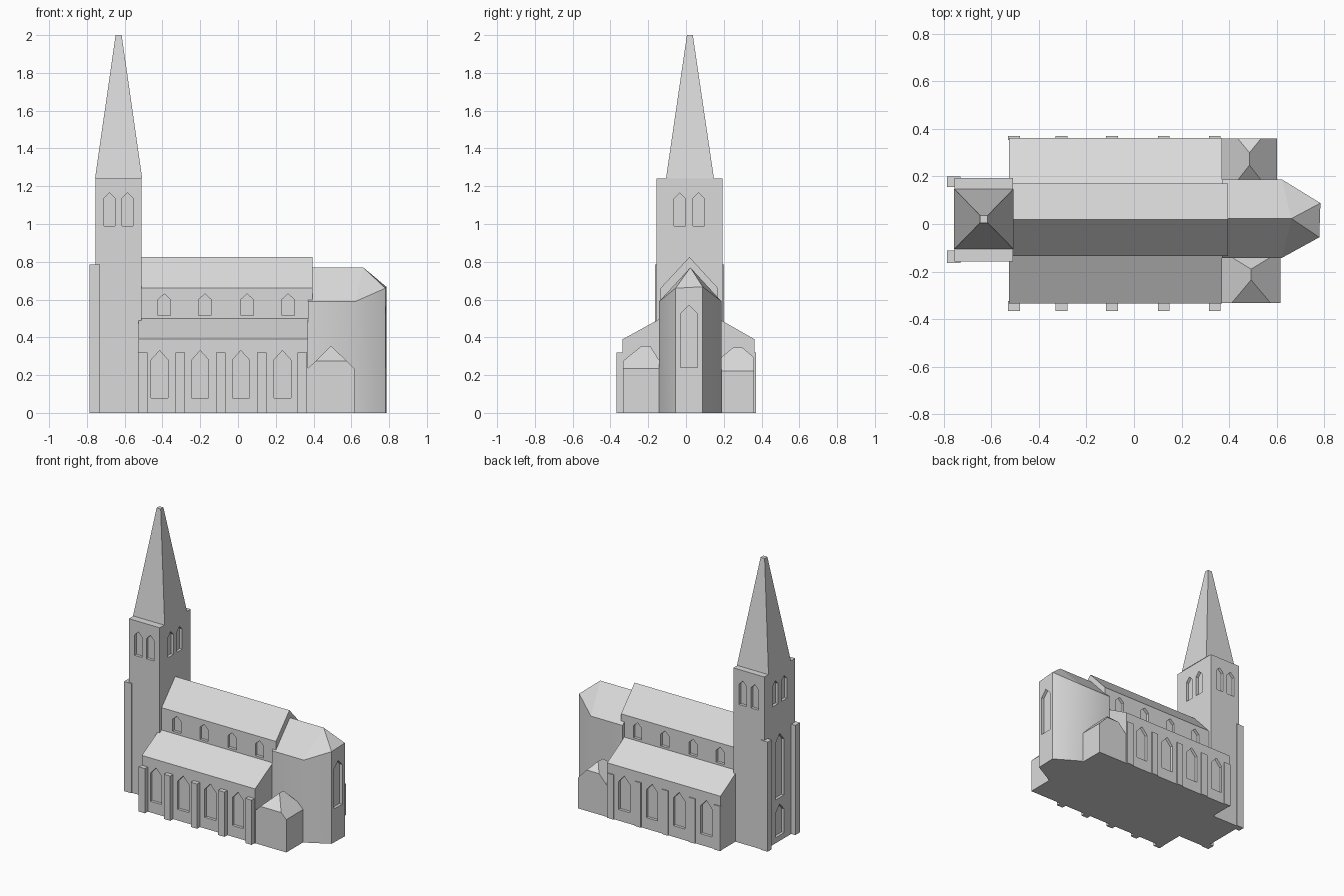
import bpy, bmesh, math
from mathutils import Vector

if "Cube" in bpy.data.objects:
    bpy.data.objects.remove(bpy.data.objects["Cube"])

stone = bpy.data.materials.new("pale grey stone")
stone.diffuse_color = (0.7, 0.7, 0.7, 1)
stone.use_nodes = True
stone.node_tree.nodes["Principled BSDF"].inputs["Base Color"].default_value = stone.diffuse_color
MID = 0.018  # y of the church's long axis


def finish(name, bm):
    bmesh.ops.recalc_face_normals(bm, faces=bm.faces[:])
    mesh = bpy.data.meshes.new(name)
    bm.to_mesh(mesh)
    bm.free()
    mesh.materials.append(stone)
    ob = bpy.data.objects.new(name, mesh)
    bpy.context.collection.objects.link(ob)
    return ob


def hull(name, points):
    """Convex solid around a few corner points."""
    bm = bmesh.new()
    for p in points:
        bm.verts.new(p)
    bmesh.ops.convex_hull(bm, input=bm.verts[:])
    bmesh.ops.dissolve_limit(bm, angle_limit=math.radians(1),
                             verts=bm.verts[:], edges=bm.edges[:])
    return finish(name, bm)


def block(name, x0, x1, y0, y1, z0, z1):
    return hull(name, [(x, y, z) for x in (x0, x1) for y in (y0, y1) for z in (z0, z1)])


def along_x(name, profile, x0, x1):
    """Extrude a (y, z) profile along x."""
    return hull(name, [(x, y, z) for x in (x0, x1) for y, z in profile])


def add_arch(bm, axis, wall, centre, width, z0, spring, apex, depth=0.02):
    """Pointed-arch cutter straddling the wall plane at the given coordinate."""
    h = width / 2
    outline = [(-h, z0), (h, z0), (h, spring), (0, apex), (-h, spring)]
    rings = []
    for d in (wall - depth, wall + depth):
        rings.append([bm.verts.new((centre + u, d, z) if axis == 'y' else (d, centre + u, z))
                      for u, z in outline])
    bm.faces.new(rings[0])
    bm.faces.new(rings[1][::-1])
    for i in range(5):
        j = (i + 1) % 5
        bm.faces.new((rings[0][i], rings[1][i], rings[1][j], rings[0][j]))


def cut(ob, arches):
    """Recess a list of arches into a part."""
    bm = bmesh.new()
    for a in arches:
        add_arch(bm, *a)
    cutter = finish("window_cutter", bm)
    cutter.hide_render = True
    mod = ob.modifiers.new("windows", 'BOOLEAN')
    mod.operation, mod.solver, mod.object = 'DIFFERENCE', 'EXACT', cutter
    dg = bpy.context.evaluated_depsgraph_get()
    baked = bpy.data.meshes.new_from_object(ob.evaluated_get(dg))
    ob.modifiers.clear()
    ob.data = baked
    bpy.data.objects.remove(cutter)


# Tower with paired belfry openings, west window and door
TX0, TX1, TY0, TY1 = -0.755, -0.51, -0.157, 0.193
tower = block("tower", TX0, TX1, TY0, TY1, 0, 1.24)
arches = []
for wall in (TY0, TY1):
    arches += [('y', wall, x, 0.06, 0.99, 1.135, 1.165) for x in (-0.68, -0.585)]
for wall in (TX0, TX1):
    arches += [('x', wall, y, 0.06, 0.99, 1.135, 1.165) for y in (-0.033, 0.067)]
arches += [('x', TX0, MID, 0.1, 0.31, 0.71, 0.77), ('x', TX0, MID, 0.1, 0.04, 0.21, 0.265)]
cut(tower, arches)

# Spire with a blunt tip
hull("spire", [(x, y, 1.24) for x in (-0.757, -0.507) for y in (-0.106, 0.148)] +
     [(x, y, 2.0) for x in (-0.648, -0.616) for y in (0.005, 0.036)])

# Corner buttresses of the tower
for name, y0, y1 in (("front", -0.165, -0.112), ("back", 0.155, 0.2)):
    block("tower_buttress_" + name, -0.787, -0.73, y0, y1, 0, 0.785)

# Nave with clerestory windows
NY0, NY1 = -0.135, 0.17
nave = along_x("nave", [(NY0, 0), (NY1, 0), (NY1, 0.66), (MID, 0.825), (NY0, 0.66)], -0.52, 0.395)
cut(nave, [('y', wall, x, 0.066, 0.515, 0.6, 0.63)
           for wall in (NY0, NY1) for x in (-0.39, -0.175, 0.048, 0.265)])

# Side aisles with lean-to roofs and tall windows
AY0, AY1 = -0.335, 0.363
aisles = along_x("aisles", [(AY0, 0), (AY1, 0), (AY1, 0.39), (NY1, 0.5), (NY0, 0.5), (AY0, 0.39)],
                 -0.527, 0.37)
cut(aisles, [('y', wall, x, 0.09, 0.08, 0.28, 0.33)
             for wall in (AY0, AY1) for x in (-0.415, -0.2, 0.015, 0.235)])

# Aisle buttresses
for i, x in enumerate((-0.505, -0.305, -0.092, 0.125, 0.34)):
    block(f"aisle_buttress_front_{i}", x - 0.025, x + 0.025, -0.367, AY0 + 0.01, 0, 0.32)
    block(f"aisle_buttress_back_{i}", x - 0.025, x + 0.025, AY1 - 0.01, 0.37, 0, 0.32)

# Choir with a three-sided apse, hipped roof and end window
eaves = [(0.37, -0.143, 0.59), (0.622, -0.143, 0.59), (0.78, -0.056, 0.66),
         (0.785, 0.088, 0.668), (0.622, 0.188, 0.59), (0.37, 0.188, 0.59)]
choir = hull("choir", eaves + [(x, y, 0) for x, y, z in eaves] +
             [(0.37, 0.023, 0.77), (0.663, 0.023, 0.77)])
cut(choir, [('x', 0.782, 0.016, 0.088, 0.24, 0.525, 0.57)])
for p in choir.data.polygons:  # soft bend between side and slanted walls
    p.use_smooth = abs(p.normal.z) < 0.05 and abs(p.normal.y) > 0.7 and p.area > 0.05


# Sacristies with clipped-gable roofs
def sacristy(name, x0, x1, y0, y1, eave, clip, ridge, ry0, ry1):
    xm, inset = (x0 + x1) / 2, (x1 - x0) / 2 * (clip - eave) / (ridge - eave)
    pts = [(xm, ry0, ridge), (xm, ry1, ridge)]
    for y in (y0, y1):
        pts += [(x, y, z) for x in (x0, x1) for z in (0, eave)]
        pts += [(x, y, clip) for x in (x0 + inset, x1 - inset)]
    hull(name, pts)


sacristy("sacristy_front", 0.37, 0.616, -0.333, -0.14, 0.235, 0.275, 0.355, -0.235, -0.19)
sacristy("sacristy_back", 0.37, 0.602, 0.185, 0.36, 0.222, 0.293, 0.345, 0.248, 0.3)
